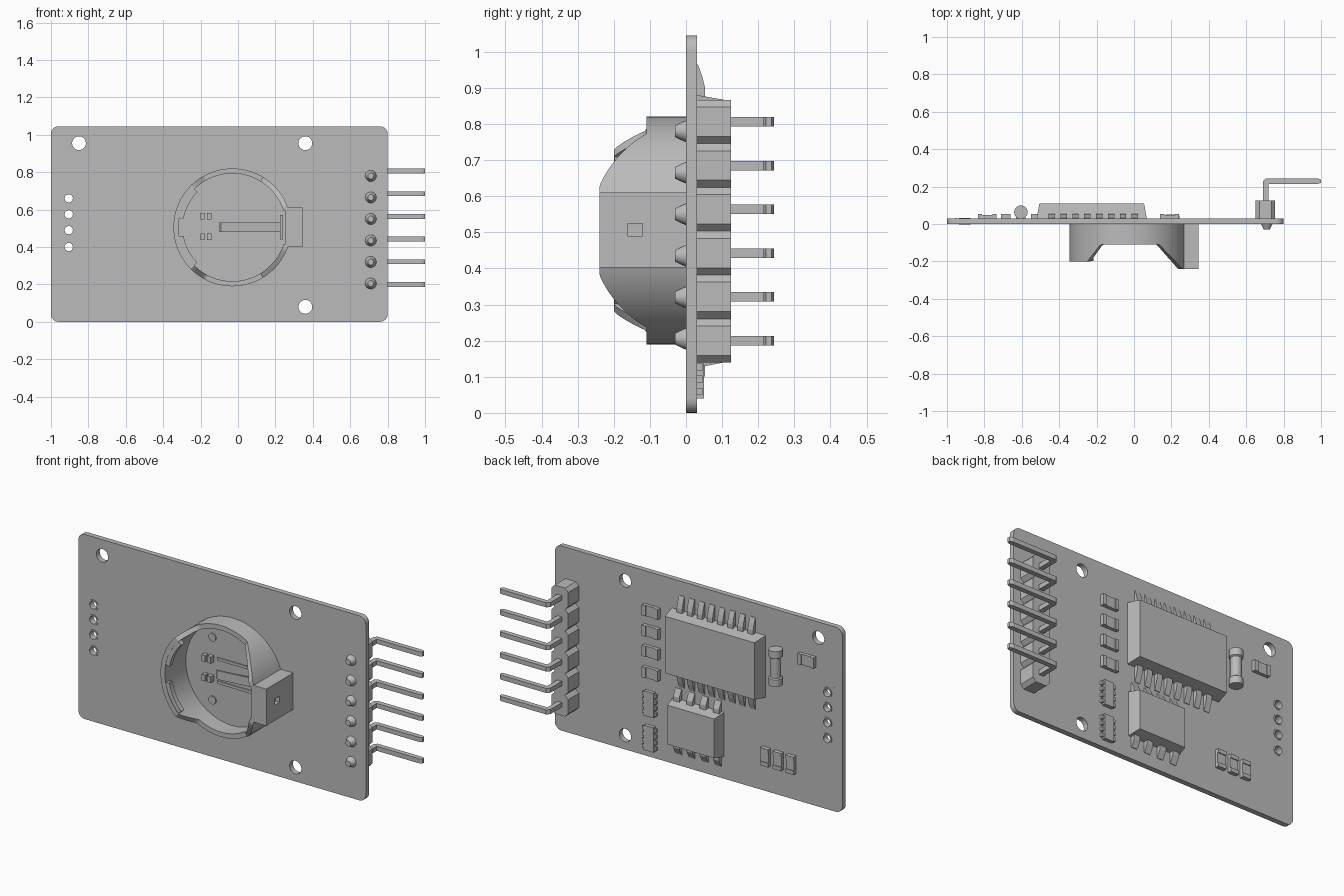
import bpy, bmesh, math
from mathutils import Vector

cube = bpy.data.objects.get("Cube")
if cube:
    bpy.data.objects.remove(cube, do_unlink=True)

grey = bpy.data.materials.new("plain grey")
grey.use_nodes = True
grey.diffuse_color = (0.5, 0.5, 0.5, 1)
grey.node_tree.nodes["Principled BSDF"].inputs["Base Color"].default_value = (0.5, 0.5, 0.5, 1)

BACK = 0.03           # rear surface of the board
CX, CZ = -0.03, 0.505  # centre of the battery holder


def finish(name, bm):
    bmesh.ops.recalc_face_normals(bm, faces=bm.faces)
    me = bpy.data.meshes.new(name)
    bm.to_mesh(me)
    bm.free()
    me.materials.append(grey)
    ob = bpy.data.objects.new(name, me)
    bpy.context.collection.objects.link(ob)
    return ob


def smooth(ob):
    bpy.ops.object.select_all(action='DESELECT')
    ob.select_set(True)
    bpy.context.view_layer.objects.active = ob
    bpy.ops.object.shade_smooth_by_angle(angle=math.radians(30))


def prism(name, pts, push):
    """Polygon of 3D points pushed along a vector."""
    bm = bmesh.new()
    face = bm.faces.new([bm.verts.new(p) for p in pts])
    ext = bmesh.ops.extrude_face_region(bm, geom=[face])
    moved = [v for v in ext["geom"] if isinstance(v, bmesh.types.BMVert)]
    bmesh.ops.translate(bm, verts=moved, vec=Vector(push))
    return finish(name, bm)


def box(name, x, y, z, taper=0):
    """Box from three ranges; its rear end can be tapered."""
    bm = bmesh.new()
    bmesh.ops.create_cube(bm, size=1)
    for v in bm.verts:
        t = taper if v.co.y > 0 else 0
        sx, sz = (1 if v.co.x > 0 else -1), (1 if v.co.z > 0 else -1)
        v.co = (x[sx > 0] - sx * t, y[v.co.y > 0], z[sz > 0] - sz * t)
    return finish(name, bm)


def circle(x, z, r, n=24):
    return [(x + r * math.cos(math.tau * i / n), z + r * math.sin(math.tau * i / n)) for i in range(n)]


def plate(name, loops, y0, y1):
    """Flat plate in the XZ plane; loops after the first are holes."""
    cu = bpy.data.curves.new(name, 'CURVE')
    cu.dimensions, cu.fill_mode, cu.extrude = '2D', 'BOTH', (y1 - y0) / 2
    for loop in loops:
        sp = cu.splines.new('POLY')
        sp.points.add(len(loop) - 1)
        for p, (a, b) in zip(sp.points, loop):
            p.co = (a, b, 0, 1)
        sp.use_cyclic_u = True
    tmp = bpy.data.objects.new(name + "_outline", cu)
    bpy.context.collection.objects.link(tmp)
    dg = bpy.context.evaluated_depsgraph_get()
    me = bpy.data.meshes.new_from_object(tmp.evaluated_get(dg))
    bpy.data.objects.remove(tmp, do_unlink=True)
    bm = bmesh.new()
    bm.from_mesh(me)
    bpy.data.meshes.remove(me)
    bmesh.ops.remove_doubles(bm, verts=bm.verts, dist=1e-5)
    for v in bm.verts:
        v.co = (v.co.x, (y0 + y1) / 2 - v.co.z, v.co.y)
    return finish(name, bm)


def lathe(name, profile, origin, axis, n=20):
    """Revolve (radius, distance) pairs about the y or z axis."""
    bm = bmesh.new()
    rings = []
    for r, d in profile:
        ring = []
        for a, b in circle(0, 0, r, n):
            off = (a, d, b) if axis == 'y' else (a, b, d)
            ring.append(bm.verts.new(Vector(origin) + Vector(off)))
        rings.append(ring)
    for p, q in zip(rings, rings[1:]):
        for i in range(n):
            bm.faces.new((p[i], p[(i + 1) % n], q[(i + 1) % n], q[i]))
    bm.faces.new(rings[0])
    bm.faces.new(rings[-1])
    ob = finish(name, bm)
    smooth(ob)
    return ob


def arc_wall(name, a0, a1, r0, r1, base, depth, n=96):
    """Curved wall whose front edge follows depth(x)."""
    bm = bmesh.new()
    rows = []
    for i in range(n + 1):
        a = math.radians(a0 + (a1 - a0) * i / n)
        row = []
        for r, front in ((r0, 0), (r1, 0), (r1, 1), (r0, 1)):
            x = CX + r * math.cos(a)
            y = depth(CX + r1 * math.cos(a)) if front else base
            row.append(bm.verts.new((x, y, CZ + r * math.sin(a))))
        rows.append(row)
    for p, q in zip(rows, rows[1:]):
        for k in range(4):
            bm.faces.new((p[k], p[(k + 1) % 4], q[(k + 1) % 4], q[k]))
    bm.faces.new(rows[0])
    bm.faces.new(rows[-1])
    ob = finish(name, bm)
    smooth(ob)
    return ob


# Circuit board with rounded corners, mounting holes and a row of pin holes
outline = []
for x, z, start in ((0.76, 1.005, 0), (-0.96, 1.005, 90), (-0.96, 0.04, 180), (0.76, 0.04, 270)):
    for k in range(7):
        a = math.radians(start + 15 * k)
        outline.append((x + 0.04 * math.cos(a), z + 0.04 * math.sin(a)))
mounts = [circle(x, z, 0.037) for x, z in ((-0.85, 0.955), (0.36, 0.955), (0.36, 0.08))]
pin_holes = [(-0.905, z) for z in (0.4, 0.49, 0.575, 0.66)]
smooth(plate("circuit_board", [outline] + mounts + [circle(x, z, 0.022) for x, z in pin_holes], 0, BACK))
for x, z in pin_holes:
    for y in (-0.003, BACK):
        plate("hole_pad", [circle(x, z, 0.03), circle(x, z, 0.022)], y, y + 0.003)
box("edge_stripe", (-0.955, -0.95), (BACK, 0.032), (0.37, 0.7))


# Battery holder: ring wall, floor, inner lips and locating pips
def rim(x):
    if x < -0.18:
        return -0.11 - 0.09 * min(1, (-0.18 - x) / 0.07)
    return -0.11 - 0.13 * min(1, max(0, (x - 0.135) / 0.125))


arc_wall("holder_ring", 18, 342, 0.288, 0.315, 0, rim, 144)
plate("holder_floor", [circle(CX, CZ, 0.3, 64)], -0.012, 0)
for a in (135, 190):
    arc_wall("holder_lip", a, a + 35, 0.265, 0.29, -0.17, lambda x: -0.198, 16)
for x in (-0.15, 0.14):
    for z in (0.33, 0.685):
        lathe("floor_pip", [(0.023, 0), (0.023, -0.006)], (x, -0.012, z), 'y')

# Contact housing, hollowed from the inner side, with a slot in its outer wall
housing = box("contact_housing", (0.25, 0.345), (-0.24, 0), (0.402, 0.61))
for x, y, z in (((0.2, 0.32), (-0.215, -0.012), (0.44, 0.575)), ((0.3, 0.4), (-0.162, -0.12), (0.49, 0.525))):
    cutter = box("housing_cutter", x, y, z)
    cutter.hide_render = True
    cutter.hide_viewport = True
    mod = housing.modifiers.new("cut", 'BOOLEAN')
    mod.object, mod.operation, mod.solver = cutter, 'DIFFERENCE', 'EXACT'
dg = bpy.context.evaluated_depsgraph_get()
carved = bpy.data.meshes.new_from_object(housing.evaluated_get(dg))
housing.modifiers.clear()
housing.data = carved
for ob in [o for o in bpy.data.objects if o.name.startswith("housing_cutter")]:
    bpy.data.objects.remove(ob, do_unlink=True)

# Spring contacts
box("contact_bracket", (0.225, 0.24), (-0.12, -0.012), (0.44, 0.57))
for z in (0.44, 0.572):
    box("contact_rail", (-0.12, 0.23), (-0.018, -0.012), (z - 0.008, z + 0.008))
prism("contact_tongue", [(-0.1, -0.05, 0.48), (0.23, -0.012, 0.48), (0.23, -0.02, 0.48), (-0.09, -0.06, 0.48)],
      (0, 0, 0.05))
for z in (0.455, 0.565):
    for dx in (-0.2, -0.165):
        box("contact_clip", (dx, dx + 0.022), (-0.04, -0.012), (z - 0.018, z + 0.018))

# Six-pin right-angle header with solder cones at the front
for i in range(6):
    z = 0.2 + 0.1212 * i
    h, c = 0.0606, 0.02
    block = [(0.65 + c, z - h), (0.755 - c, z - h), (0.755, z - h + c), (0.755, z + h - c),
             (0.755 - c, z + h), (0.65 + c, z + h), (0.65, z + h - c), (0.65, z - h + c)]
    prism("header_block", [(a, BACK, b) for a, b in block], (0, 0.095, 0))
    bend = [(0.69, 0), (0.69, 0.228), (0.705, 0.243), (0.985, 0.243), (1, 0.237),
            (1, 0.221), (0.985, 0.215), (0.718, 0.215), (0.718, 0)]
    prism("header_pin", [(a, b, z - 0.013) for a, b in bend], (0, 0, 0.026))
    lathe("solder_cone", [(0.03, 0), (0.026, -0.01), (0.016, -0.03)], (0.71, 0, 0.205 + 0.115 * i), 'y')


# Chips with sloping leads on both long sides
def chip(name, x, z, top, leads, foot, width):
    box(name + "_body", x, (BACK, top), z, 0.014)
    for side, edge in ((1, z[1]), (-1, z[0])):
        shape = [(-0.01, 0.053), (0.02, 0.053), (foot * 0.6, 0.045), (foot, 0.033),
                 (foot, BACK), (-0.01, BACK)]
        for lx in leads:
            prism(name + "_lead", [(lx - width / 2, y, edge + side * d) for d, y in shape], (width, 0, 0))


chip("large_chip", (-0.52, 0.068), (0.53, 0.88), 0.11, [-0.44 + 0.0635 * i for i in range(8)], 0.085, 0.034)
chip("small_chip", (-0.26, 0.06), (0.125, 0.375), 0.1, [-0.225 + 0.083 * i for i in range(4)], 0.06, 0.038)


# Small surface parts: a body with a raised cap on each end
def passive(x, z, length, width, upright=False):
    def part(name, a, b, y):
        across = (-width / 2, width / 2)
        rx, rz = (across, (a, b)) if upright else ((a, b), across)
        box(name, (x + rx[0], x + rx[1]), (BACK, y), (z + rz[0], z + rz[1]))
    h, cap = length / 2, length * 0.22
    part("passive_body", -h + cap, h - cap, 0.048)
    part("passive_end", -h, -h + cap, 0.053)
    part("passive_end", h - cap, h, 0.053)


for z in (0.48, 0.6, 0.715, 0.83):
    passive(0.19, z, 0.1, 0.06)
passive(-0.785, 0.815, 0.1, 0.06)
for x in (-0.525, -0.605, -0.685):
    passive(x, 0.2, 0.1, 0.052, True)

# Resistor arrays
for z in (0.11, 0.305):
    box("array_body", (0.17, 0.23), (BACK, 0.05), (z - 0.07, z + 0.07))
    for k in range(4):
        c = z - 0.051 + 0.034 * k
        box("array_terminal", (0.157, 0.243), (BACK, 0.045), (c - 0.01, c + 0.01))

# Cylindrical diode
lathe("diode", [(0.036, -0.1), (0.036, -0.06), (0.029, -0.055), (0.029, 0.055), (0.036, 0.06), (0.036, 0.1)],
      (-0.605, 0.063, 0.74), 'z')
